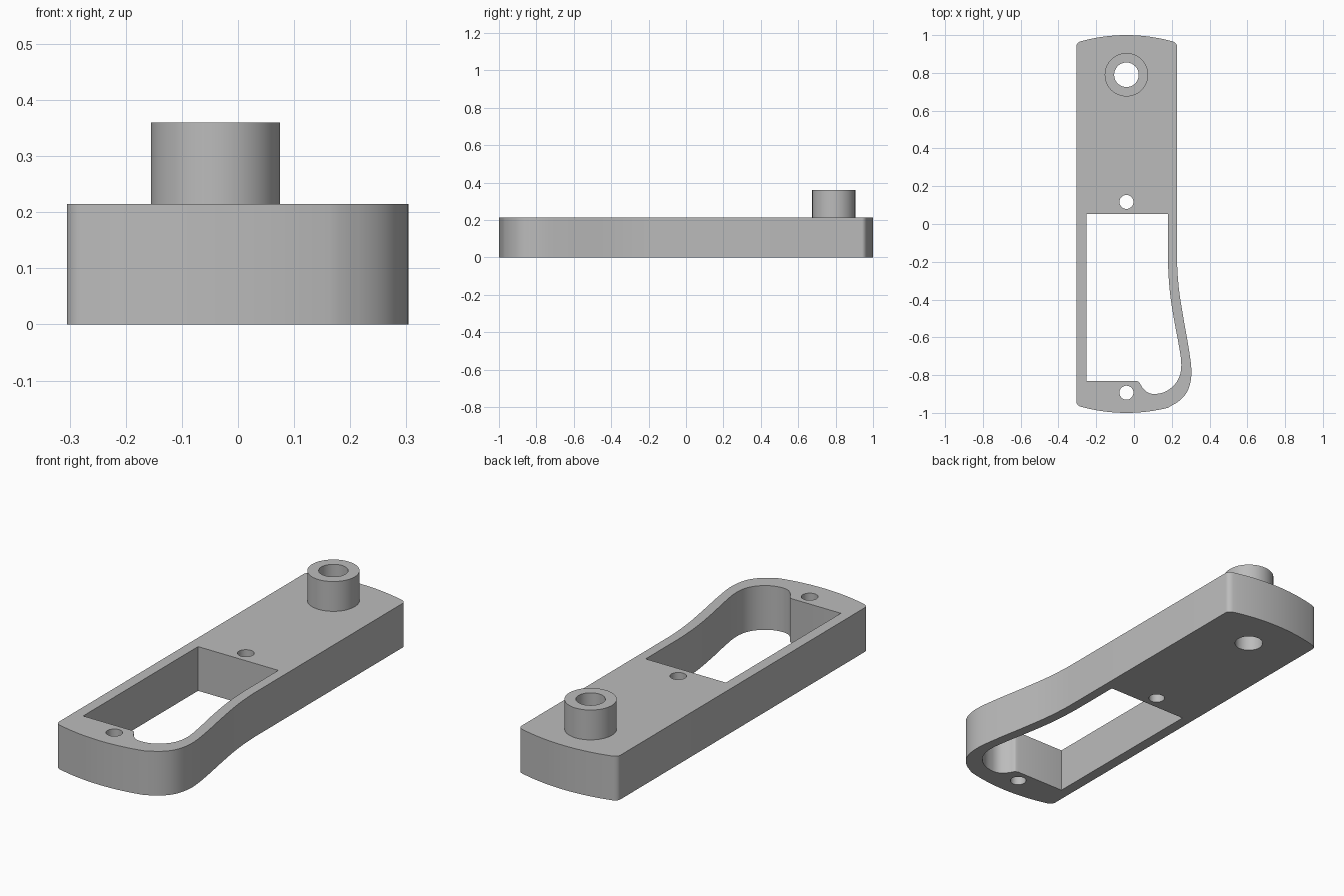
import bpy, bmesh, math
from mathutils import Vector
from mathutils.geometry import interpolate_bezier

cube = bpy.data.objects.get("Cube")
if cube:
    bpy.data.objects.remove(cube)

grey = bpy.data.materials.new("plain_grey")
grey.use_nodes = True
grey.diffuse_color = (0.5, 0.5, 0.5, 1)
grey.node_tree.nodes["Principled BSDF"].inputs["Base Color"].default_value = (0.5, 0.5, 0.5, 1)

AXIS_X = -0.04          # centre line of holes and boss
TOP = 0.215             # plate thickness
BOSS_TOP = 0.36


def circle(x, y, r, n=64):
    return [(x + r * math.cos(2 * math.pi * i / n), y + r * math.sin(2 * math.pi * i / n))
            for i in range(n)]


def smooth(points, steps=8):
    """Smooth path through the points; the first and last only set the end directions."""
    p = [Vector((x, y, 0)) for x, y in points]
    path = []
    for a, b, c, d in zip(p, p[1:], p[2:], p[3:]):
        span = (c - b).length
        t0 = (c - a).normalized() * span / 3
        t1 = (d - b).normalized() * span / 3
        path += [v.to_2d() for v in interpolate_bezier(b, b + t0, c - t1, c, steps + 1)][:-1]
    return path + [p[-2].to_2d()]


def corner(a, c, b):
    """Rounded corner from a to b, bending around c."""
    a, c, b = (Vector((*v, 0)) for v in (a, c, b))
    k = 0.6
    return [v.to_2d() for v in interpolate_bezier(a, a.lerp(c, k), b.lerp(c, k), b, 8)]


def crown(x):
    return 1 - 0.56 * (x - AXIS_X) ** 2


def arc(x0, x1, side, n=24):
    xs = [x0 + (x1 - x0) * i / n for i in range(n + 1)]
    return [(x, side * crown(x)) for x in xs]


def extrude(name, loops, z0, z1, open_bottom=False):
    """Solid from one outer loop and any hole loops."""
    curve = bpy.data.curves.new(name, 'CURVE')
    curve.dimensions = '2D'
    curve.fill_mode = 'BOTH'
    curve.extrude = (z1 - z0) / 2
    for loop in loops:
        spline = curve.splines.new('POLY')
        spline.points.add(len(loop) - 1)
        for point, (x, y) in zip(spline.points, loop):
            point.co = (x, y, 0, 1)
        spline.use_cyclic_u = True
    obj = bpy.data.objects.new(name, curve)
    bpy.context.collection.objects.link(obj)
    bpy.ops.object.select_all(action='DESELECT')
    obj.select_set(True)
    bpy.context.view_layer.objects.active = obj
    bpy.ops.object.convert(target='MESH')
    obj = bpy.context.view_layer.objects.active
    mesh = obj.data
    bm = bmesh.new()
    bm.from_mesh(mesh)
    bmesh.ops.translate(bm, verts=bm.verts, vec=(0, 0, (z0 + z1) / 2))
    bmesh.ops.remove_doubles(bm, verts=bm.verts, dist=0.0001)
    bmesh.ops.recalc_face_normals(bm, faces=bm.faces)
    if open_bottom:
        hidden = [f for f in bm.faces if f.normal.z < -0.9]
        bmesh.ops.delete(bm, geom=hidden, context='FACES')
    bm.to_mesh(mesh)
    bm.free()
    mesh.materials.clear()
    mesh.materials.append(grey)
    bpy.ops.object.shade_smooth_by_angle(angle=math.radians(30))
    return obj


# Plate outline: bowed ends, straight left edge, swelling on the right
L, R = -0.305, 0.228
outline = corner((L, -0.94), (L, -crown(L)), (L + 0.025, -crown(L + 0.025)))
outline += arc(L + 0.04, 0.18, -1)
outline += smooth([(0.12, -0.986), (0.205, -0.958), (0.262, -0.915), (0.293, -0.86), (0.304, -0.78),
                   (0.29, -0.66), (0.262, -0.5), (0.238, -0.345), (R, -0.2), (R, 0)])
outline += corner((R, 0.94), (R, crown(R)), (R - 0.025, crown(R - 0.025)))
outline += arc(R - 0.04, L + 0.04, 1)
outline += corner((L + 0.025, crown(L + 0.025)), (L, crown(L)), (L, 0.94))

# Window: square on three corners, following the swelling on the right
window = [(-0.252, 0.053), (-0.252, -0.83), (0.01, -0.83)]
window += smooth([(0.01, -0.83), (0.025, -0.835), (0.045, -0.866), (0.075, -0.893), (0.11, -0.9),
                  (0.165, -0.888), (0.215, -0.85), (0.243, -0.8), (0.25, -0.735), (0.237, -0.64),
                  (0.211, -0.5), (0.19, -0.36), (0.18, -0.2), (0.18, 0)])
window += [(0.18, 0.053)]

bore = circle(AXIS_X, 0.79, 0.065)
screw_holes = [circle(AXIS_X, y, 0.037, 40) for y in (0.117, -0.893)]
extrude("plate", [outline, window, bore] + screw_holes, 0, TOP)
extrude("boss", [circle(AXIS_X, 0.79, 0.115), bore], TOP, BOSS_TOP, open_bottom=True)
